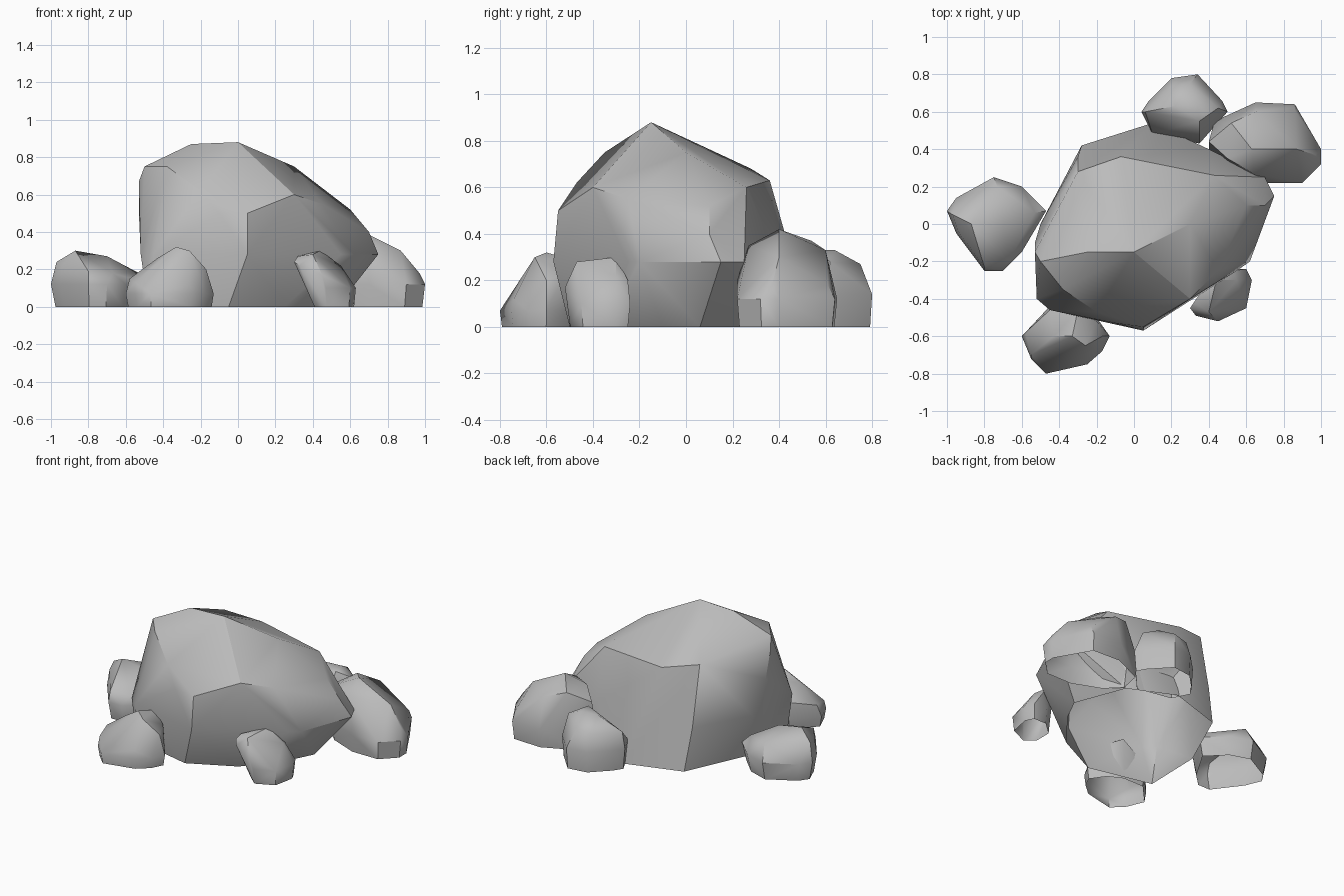
import bpy
import bmesh
import math
from mathutils import Vector

default_cube = bpy.data.objects.get("Cube")
if default_cube:
    bpy.data.objects.remove(default_cube, do_unlink=True)

# One plain stone colour for every rock
stone_grey = bpy.data.materials.new("stone_grey")
stone_grey.use_nodes = True
stone_colour = (.5, .5, .5, 1)
stone_grey.diffuse_color = stone_colour
stone_shader = stone_grey.node_tree.nodes["Principled BSDF"]
stone_shader.inputs["Base Color"].default_value = stone_colour


def outline_ring(outline, height, inset=0):
    """Lift an outline to a height, drawn in towards its own middle."""
    points = [Vector((x, y, height)) for x, y in outline]
    middle = sum(points, Vector()) / len(points)
    return [point.lerp(middle, inset) for point in points]


def wrap_stone(bm, corners):
    """Wrap facets around the corners, then leave the stone open underneath."""
    for corner in corners:
        bm.verts.new(corner)
    hull = bmesh.ops.convex_hull(bm, input=bm.verts[:])
    spare = set(hull["geom_interior"]) | set(hull["geom_unused"])
    loose = [item for item in spare if isinstance(item, bmesh.types.BMVert)]
    bmesh.ops.delete(bm, geom=loose, context="VERTS")
    bmesh.ops.recalc_face_normals(bm, faces=bm.faces[:])
    ground = min(vert.co.z for vert in bm.verts) + .001
    underside = [face for face in bm.faces if all(vert.co.z < ground for vert in face.verts)]
    bmesh.ops.delete(bm, geom=underside, context="FACES")


def build_rock(name, base, waist, crown, crease_angle):
    """Build a stone from a base ring, its widest ring and a chipped crown."""
    mesh = bpy.data.meshes.new(name)
    bm = bmesh.new()
    wrap_stone(bm, base + waist + crown)
    bm.to_mesh(mesh)
    bm.free()
    mesh.materials.append(stone_grey)
    rock = bpy.data.objects.new(name, mesh)
    bpy.context.collection.objects.link(rock)
    bpy.ops.object.select_all(action="DESELECT")
    rock.select_set(True)
    bpy.context.view_layer.objects.active = rock
    bpy.ops.object.shade_smooth_by_angle(angle=math.radians(crease_angle))


def build_small_rock(name, outline, waist, crown, base_inset):
    """Build a stone whose base is a smaller copy of its widest outline."""
    build_rock(name, outline_ring(outline, 0, base_inset), outline_ring(outline, waist),
               crown, crease_angle=38)


# Main boulder, highest towards the front and upright at the back
build_rock(
    name="main_boulder",
    base=outline_ring([(-.48, -.4), (-.05, -.5), (.25, -.35), (.45, -.1), (.53, .06),
                       (.4, .4), (.1, .54), (-.28, .42), (-.47, 0)], 0),
    waist=outline_ring([(-.52, -.4), (-.45, -.46), (.05, -.57), (.55, -.25), (.62, -.2),
                        (.75, .15), (.7, .25), (.4, .4), (-.3, .36), (-.5, 0)], .28),
    crown=[(-.53, -.1, .5), (-.53, -.15, .67), (-.5, -.2, .75), (-.38, -.35, .75),
           (-.2, -.47, .62), (-.1, -.53, .5), (.05, -.55, .5), (.3, -.4, .6),
           (.45, -.25, .55), (.6, .1, .52), (.43, .26, .6), (-.07, .36, .63),
           (-.3, .28, .68), (-.25, -.15, .87), (0, -.15, .88), (.3, 0, .75), (.7, .1, .4)],
    crease_angle=30)

# Low rock on the right side
build_small_rock(
    name="right_side_rock",
    outline=[(-1, .07), (-.95, .14), (-.75, .25), (-.6, .2), (-.47, .07),
             (-.6, -.15), (-.7, -.25), (-.8, -.25), (-.95, -.05)],
    waist=.12,
    crown=[(-.97, .05, .24), (-.94, -.04, .22), (-.8, -.23, .19), (-.67, -.2, .18),
           (-.87, 0, .3), (-.7, 0, .27), (-.73, .2, .22), (-.53, .06, .18)],
    base_inset=.1)

# Front rock with a chipped sloping face
build_small_rock(
    name="front_right_rock",
    outline=[(-.6, -.6), (-.55, -.72), (-.47, -.8), (-.25, -.75), (-.17, -.68),
             (-.13, -.6), (-.2, -.5), (-.3, -.45), (-.46, -.45)],
    waist=.07,
    crown=[(-.26, -.74, .12), (-.55, -.7, .13), (-.58, -.58, .15), (-.26, -.65, .3),
           (-.33, -.6, .32), (-.43, -.6, .26), (-.17, -.6, .2), (-.2, -.52, .23),
           (-.3, -.46, .28), (-.45, -.46, .18)],
    base_inset=.05)

# Small rock leaning against the boulder
build_small_rock(
    name="front_left_rock",
    outline=[(.4, -.45), (.47, -.51), (.6, -.45), (.63, -.3), (.6, -.24), (.5, -.24), (.4, -.33)],
    waist=.1,
    crown=[(.3, -.45, .24), (.33, -.49, .22), (.32, -.42, .27), (.45, -.52, .17),
           (.4, -.47, .28), (.44, -.3, .3), (.55, -.3, .22), (.53, -.25, .2), (.4, -.3, .27)],
    base_inset=.08)

# Tall rock at the back, tucked into the boulder
build_small_rock(
    name="back_left_rock",
    outline=[(.4, .4), (.43, .55), (.65, .65), (.86, .64), (1, .4), (1, .32), (.9, .22),
             (.7, .22), (.5, .3)],
    waist=.12,
    crown=[(.7, .22, .2), (.64, .27, .35), (.63, .4, .42), (.52, .54, .37), (.5, .35, .36),
           (.65, .6, .33), (.86, .61, .18), (.87, .4, .3), (.97, .37, .18), (.4, .44, .3)],
    base_inset=.05)

# Wedge shaped rock at the very back
build_small_rock(
    name="back_rock",
    outline=[(.04, .6), (.08, .66), (.2, .78), (.34, .8), (.47, .66), (.5, .6), (.35, .43), (.1, .48)],
    waist=.14,
    crown=[(.06, .6, .25), (.35, .55, .33), (.34, .64, .33), (.22, .63, .33),
           (.45, .62, .28), (.3, .75, .27), (.2, .74, .25)],
    base_inset=.05)
